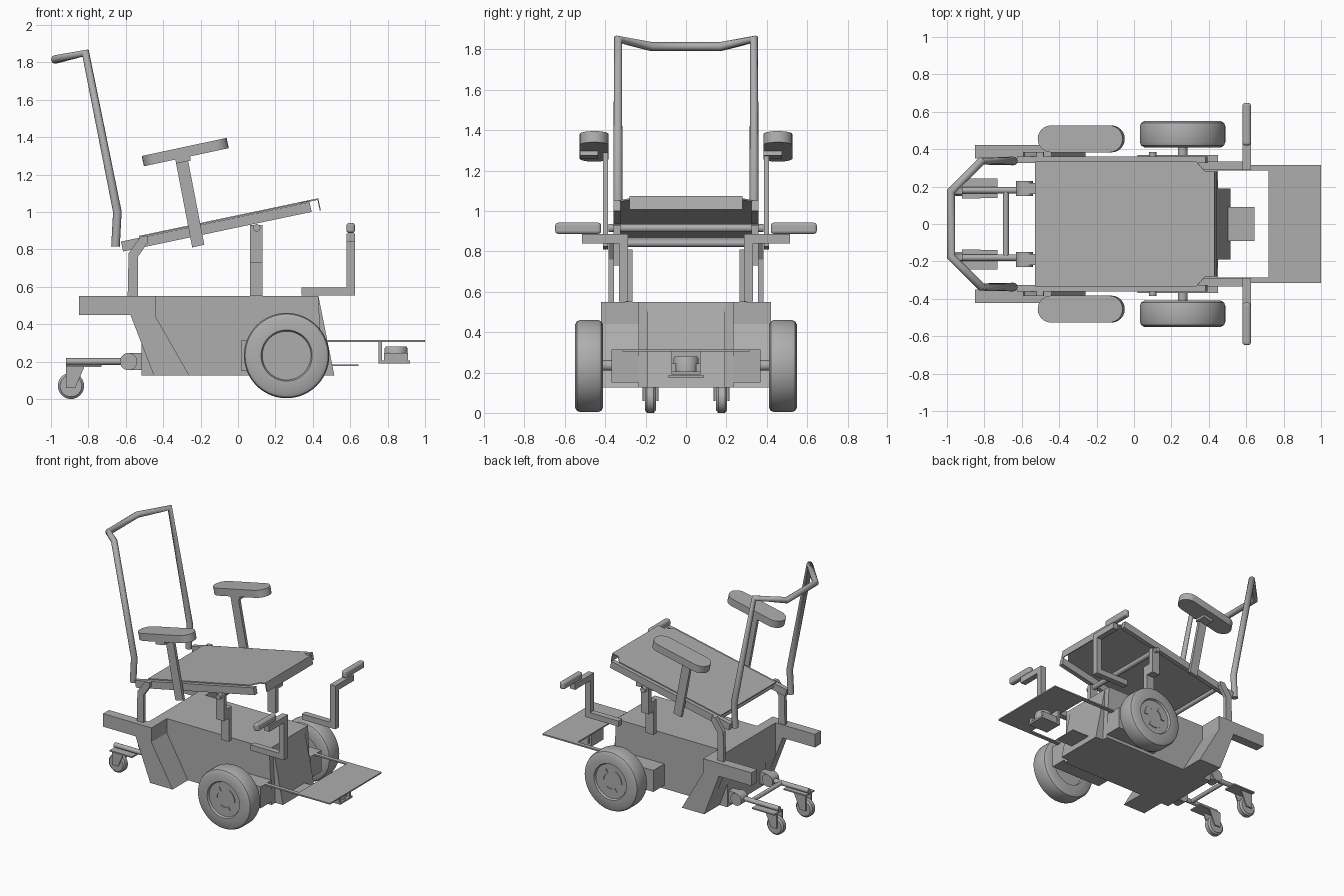
import bpy, bmesh, math
from mathutils import Vector, Matrix

cube = bpy.data.objects.get("Cube")
if cube:
    bpy.data.objects.remove(cube)

grey = bpy.data.materials.new("plain grey")
grey.use_nodes = True
COLOUR = (0.42, 0.42, 0.42, 1)
grey.diffuse_color = COLOUR
grey.node_tree.nodes["Principled BSDF"].inputs["Base Color"].default_value = COLOUR


def finish(name, bm, smooth=False):
    bmesh.ops.recalc_face_normals(bm, faces=bm.faces)
    mesh = bpy.data.meshes.new(name)
    bm.to_mesh(mesh)
    bm.free()
    mesh.materials.append(grey)
    obj = bpy.data.objects.new(name, mesh)
    bpy.context.collection.objects.link(obj)
    if smooth:
        bpy.ops.object.select_all(action='DESELECT')
        obj.select_set(True)
        bpy.context.view_layer.objects.active = obj
        bpy.ops.object.shade_smooth_by_angle(angle=math.radians(35))
    return obj


def box(name, x, y, z, matrix=None):
    """Box from (low, high) ranges, optionally moved by a matrix."""
    bm = bmesh.new()
    bmesh.ops.create_cube(bm, size=1)
    for v in bm.verts:
        v.co = [(r[0] + r[1]) / 2 + c * (r[1] - r[0]) for r, c in zip((x, y, z), v.co)]
    if matrix:
        bm.transform(matrix)
    return finish(name, bm)


def extrude(name, points, low, high, upright=True, matrix=None, smooth=False):
    """Outline in x,z extruded along y, or in x,y extruded along z."""
    bm = bmesh.new()
    verts = [bm.verts.new((a, low, b) if upright else (a, b, low)) for a, b in points]
    face = bm.faces.new(verts)
    moved = bmesh.ops.extrude_face_region(bm, geom=[face])["geom"]
    step = Vector((0, high - low, 0) if upright else (0, 0, high - low))
    bmesh.ops.translate(bm, vec=step, verts=[g for g in moved if isinstance(g, bmesh.types.BMVert)])
    if matrix:
        bm.transform(matrix)
    return finish(name, bm, smooth)


def lathe(name, profile, centre, axis='Y', steps=48):
    """Spin (radius, offset) points round a Y or Z axis."""
    bm = bmesh.new()
    rings = []
    for r, off in profile:
        ring = []
        for i in range(steps):
            t = math.tau * i / steps
            a, b = r * math.cos(t), r * math.sin(t)
            co = (a, off, b) if axis == 'Y' else (a, b, off)
            ring.append(bm.verts.new(Vector(co) + Vector(centre)))
        rings.append(ring)
    for p, q in zip(rings, rings[1:]):
        for i in range(steps):
            j = (i + 1) % steps
            bm.faces.new((p[i], p[j], q[j], q[i]))
    bm.faces.new(rings[0])
    bm.faces.new(rings[-1])
    return finish(name, bm, True)


def tube(name, points, radius, resolution=4):
    """Round tube along a straight-segment path."""
    curve = bpy.data.curves.new(name, 'CURVE')
    curve.dimensions = '3D'
    curve.bevel_depth = radius
    curve.bevel_resolution = resolution
    curve.use_fill_caps = True
    spline = curve.splines.new('POLY')
    spline.points.add(len(points) - 1)
    for p, co in zip(spline.points, points):
        p.co = (*co, 1)
    curve.materials.append(grey)
    obj = bpy.data.objects.new(name, curve)
    bpy.context.collection.objects.link(obj)
    return obj


def span(s, a, b):
    return (min(s * a, s * b), max(s * a, s * b))


# Central body with a sloped nose
extrude("body", [(-.515, .125), (.45, .125), (.43, .55), (-.515, .55)], -.235, .235)
extrude("body_nose", [(.4, .125), (.515, .125), (.43, .55), (.4, .55)], -.19, .19)
box("nose_tray", (.5, .645), (-.09, .09), (.176, .184))

# Push handle
half = [(-.655, .337, .815), (-.645, .337, 1.0), (-.815, .337, 1.85), (-.978, .175, 1.815)]
tube("push_handle", half + [(x, -y, z) for x, y, z in reversed(half)], .023)

# Tilted seat, drawn flat and then pitched
tilt = Matrix.Translation((-.62, 0, .815)) @ Matrix.Rotation(-math.atan(.21), 4, 'Y')
extrude("seat_plate", [(.1, -.335), (.98, -.335), (1.03, -.28), (1.08, -.28),
                       (1.08, .28), (1.03, .28), (.98, .335), (.1, .335)],
        .029, .037, upright=False, matrix=tilt)
box("seat_lip", (1.074, 1.08), (-.28, .28), (-.03, .03), tilt)
tube("front_seat_crossbar", [(.1, -.385, .915), (.1, .385, .915)], .02)
tube("rear_seat_crossbar", [(-.5, -.35, .84), (-.5, .35, .84)], .018)

# Foot plate and the sensor hanging below it
box("foot_plate", (.72, 1.0), (-.315, .315), (.305, .315))
extrude("sensor_bracket", [(.75, .31), (.75, .19), (.92, .19), (.92, .205), (.77, .205), (.77, .31)], -.073, .073)
for s in (-1, 1):
    box("sensor_guard", (.78, .91), span(s, .05, .073), (.2, .245))
lathe("sensor_drum", [(.062, .2), (.062, .27), (.055, .28)], (.845, 0, 0), 'Z', 32)

# Rear castor cross tube
tube("castor_crossbar", [(-.685, -.18, .2), (-.685, .18, .2)], .016)

for s, side in ((1, "left"), (-1, "right")):
    # Rear arm and the leg that braces it
    extrude(side + "_rear_arm", [(-.85, .45), (-.85, .55), (-.44, .55), (-.44, .44), (-.26, .125),
                                 (-.45, .125), (-.575, .45)], s * .35, s * .422)
    extrude(side + "_rear_leg", [(-.515, .55), (-.44, .55), (-.44, .44), (-.26, .125),
                                 (-.45, .125), (-.515, .3)], s * .235, s * .36)

    # Motor box, axle and drive wheel
    box(side + "_motor_box", (.02, .45), span(s, .235, .368), (.15, .315))
    lathe(side + "_axle", [(.026, s * .3), (.026, s * .43)], (.26, 0, .235), steps=20)
    lathe(side + "_drive_wheel",
          [(.13, s * .43), (.135, s * .41), (.205, s * .41), (.222, s * .42), (.228, s * .437),
           (.228, s * .523), (.222, s * .54), (.205, s * .55), (.137, s * .55), (.13, s * .535)],
          (.26, 0, .232), steps=56)
    for n in range(3):
        mid = math.radians(30 + 120 * n)
        arc = [mid + math.radians(-34 + 68 * i / 8) for i in range(9)]
        outline = [(.26 + .09 * math.cos(a), .235 + .09 * math.sin(a)) for a in arc]
        outline += [(.26 + .06 * math.cos(a), .235 + .06 * math.sin(a)) for a in reversed(arc)]
        extrude(side + "_hub_rib", outline, s * .534, s * .541)

    # Castor hinge, bar, fork and wheel
    box(side + "_hinge_block", (-.59, -.51), span(s, .16, .22), (.155, .245))
    lathe(side + "_hinge_barrel", [(.046, s * .15), (.046, s * .23)], (-.585, 0, .2), steps=28)
    tube(side + "_castor_bar", [(-.6, s * .18, .2), (-.92, s * .18, .2)], .018)
    box(side + "_castor_plate", (-.92, -.73), span(s, .14, .243), (.172, .182))
    for inner, outer in ((.137, .147), (.205, .215)):
        extrude(side + "_castor_fork", [(-.92, .175), (-.82, .175), (-.87, .06), (-.92, .06)],
                s * inner, s * outer)
    lathe(side + "_castor_wheel", [(.058, s * .149), (.07, s * .16), (.07, s * .192), (.058, s * .203)],
          (-.893, 0, .07), steps=36)

    # Seat rail and its posts
    box(side + "_seat_rail", (0, 1.03), span(s, .325, .36), (-.027, .027), tilt)
    box(side + "_front_post_lower", (.065, .132), span(s, .265, .3), (.55, .81))
    box(side + "_front_post_joint", (.065, .132), span(s, .265, .36), (.73, .81))
    box(side + "_front_post_upper", (.065, .132), span(s, .325, .36), (.73, .93))
    extrude(side + "_rear_post", [(-.59, .55), (-.535, .55), (-.535, .76), (-.48, .84), (-.485, .87),
                                  (-.52, .87), (-.585, .78)], s * .357, s * .385)

    # Armrest post and rounded pad
    extrude(side + "_armrest_post", [(-.245, .81), (-.18, .825), (-.27, 1.29), (-.335, 1.28)],
            s * .386, s * .41)
    pad_tilt = Matrix.Translation((-.282, s * .455, 1.32)) @ Matrix.Rotation(-.21, 4, 'Y')
    outline = []
    for end in (1, -1):
        for i in range(13):
            a = math.pi * (i / 12 - .5)
            outline.append((end * (.16 + .072 * math.cos(a)), end * .072 * math.sin(a)))
    extrude(side + "_armrest_pad", outline, -.028, .028, False, pad_tilt, True)
    box(side + "_pad_bracket", (-.06, .02), (-.07, .02), (-.05, -.02), pad_tilt)

    # Front bracket: forward bar, upright, step and rounded grip
    box(side + "_bracket_bar", (.34, .625), span(s, .288, .333), (.552, .595))
    box(side + "_bracket_upright", (.58, .625), span(s, .288, .333), (.552, .885))
    box(side + "_bracket_step", (.58, .625), span(s, .288, .515), (.84, .885))
    grip = box(side + "_bracket_grip", (.58, .625), span(s, .42, .648), (.887, .942))
    rounding = grip.modifiers.new("rounding", 'BEVEL')
    rounding.width = .015
    rounding.segments = 3

    # Foot plate strut
    box(side + "_foot_strut", (.43, .73), span(s, .285, .315), (.305, .315))
